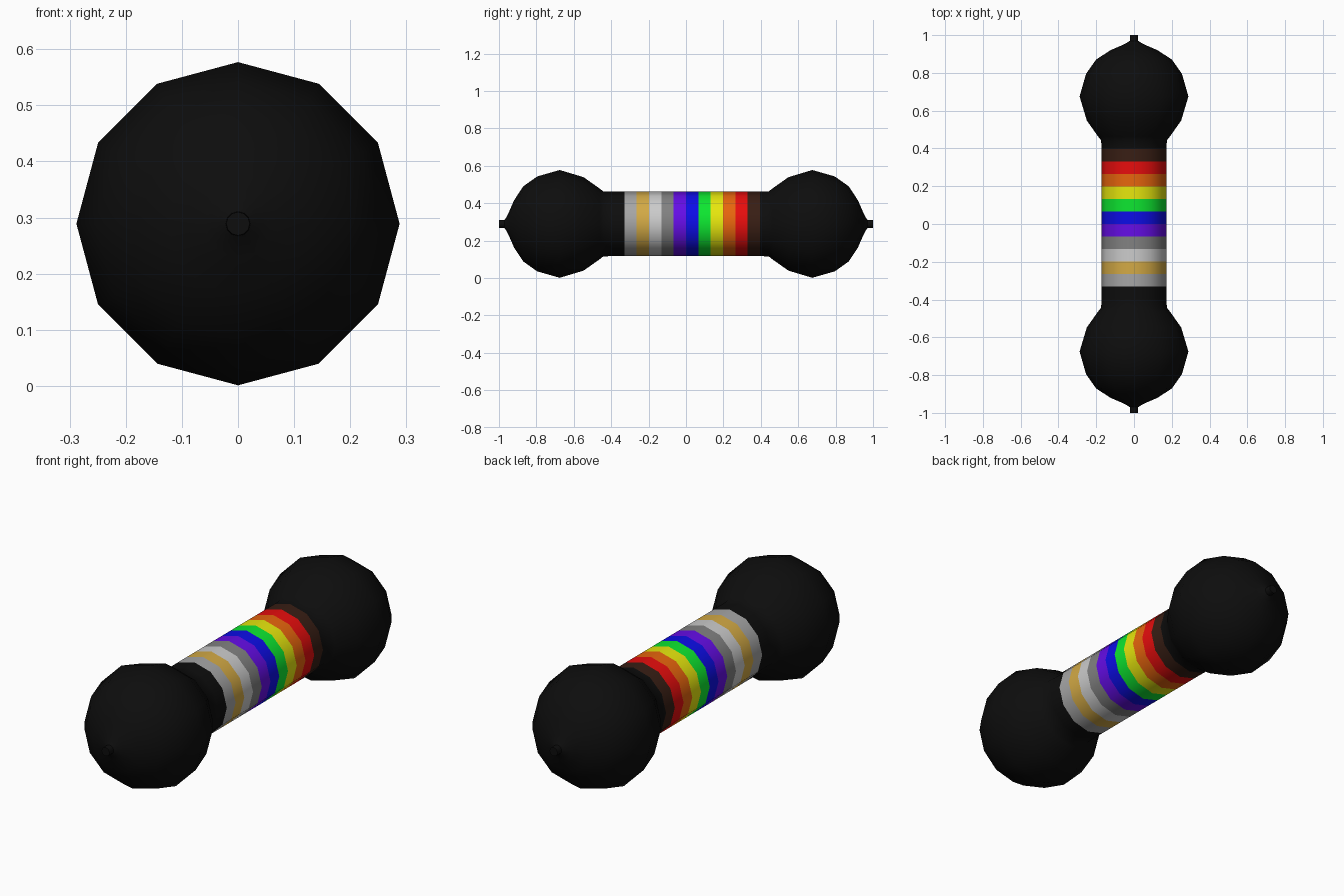
import bpy, bmesh, math

if "Cube" in bpy.data.objects:
    bpy.data.objects.remove(bpy.data.objects["Cube"])

SIDES = 12
CENTRE_Z = 0.289
TUBE_R = 0.172
STEP = 0.066


def material(name, rgb):
    mat = bpy.data.materials.new(name)
    mat.diffuse_color = (*rgb, 1)
    mat.use_nodes = True
    mat.node_tree.nodes["Principled BSDF"].inputs["Base Color"].default_value = mat.diffuse_color
    return mat


def lathe(name, profile, mat, close_end=False):
    """Spin (y, radius) points round the long axis."""
    bm = bmesh.new()
    rings = []
    for y, r in profile:
        rings.append([bm.verts.new((r * math.cos(a), y, CENTRE_Z + r * math.sin(a)))
                      for a in (2 * math.pi * i / SIDES for i in range(SIDES))])
    for a, b in zip(rings, rings[1:]):
        for i in range(SIDES):
            j = (i + 1) % SIDES
            bm.faces.new((a[i], a[j], b[j], b[i]))
    if close_end:
        bm.faces.new(rings[-1])
    bmesh.ops.recalc_face_normals(bm, faces=bm.faces)
    # open rings: make sure the normals point outward
    f = bm.faces[0] if not bm.faces.ensure_lookup_table() else None
    c = f.calc_center_median()
    if f.normal.x * c.x + f.normal.z * (c.z - CENTRE_Z) < 0:
        bmesh.ops.reverse_faces(bm, faces=bm.faces)
    mesh = bpy.data.meshes.new(name)
    bm.to_mesh(mesh)
    bm.free()
    mesh.materials.append(mat)
    obj = bpy.data.objects.new(name, mesh)
    bpy.context.collection.objects.link(obj)
    bpy.ops.object.select_all(action='DESELECT')
    obj.select_set(True)
    bpy.context.view_layer.objects.active = obj
    bpy.ops.object.shade_smooth_by_angle(angle=math.radians(50))
    return obj


# Bulbous ends with a small wire stub
black = material("black", (0.004, 0.004, 0.004))
bulb = [(6 * STEP, TUBE_R), (0.443, 0.174), (0.463, 0.19), (0.548, 0.25),
        (0.675, 0.288), (0.795, 0.254), (0.87, 0.201), (0.92, 0.125),
        (0.948, 0.06), (0.958, 0.04), (0.97, 0.022), (1.0, 0.021)]
for name, s in (("back_bulb", 1), ("front_bulb", -1)):
    lathe(name, [(s * y, r) for y, r in bulb], black, close_end=True)

# Coloured bands along the tube, back to front
bands = [("brown", (0.04, 0.013, 0.007)), ("red", (0.8, 0.004, 0.004)),
         ("orange", (0.8, 0.13, 0.004)), ("yellow", (0.8, 0.8, 0.004)),
         ("green", (0.004, 0.8, 0.03)), ("blue", (0.004, 0.004, 0.8)),
         ("violet", (0.13, 0.004, 0.8)), ("grey", (0.22, 0.22, 0.22)),
         ("white", (0.55, 0.55, 0.55)), ("gold", (0.65, 0.4, 0.06)),
         ("silver", (0.38, 0.38, 0.38)), ("black", None)]
for i, (name, rgb) in enumerate(bands):
    y = (6 - i) * STEP
    mat = material(name, rgb) if rgb else black
    lathe(name + "_band", [(y, TUBE_R), (y - STEP, TUBE_R)], mat)
